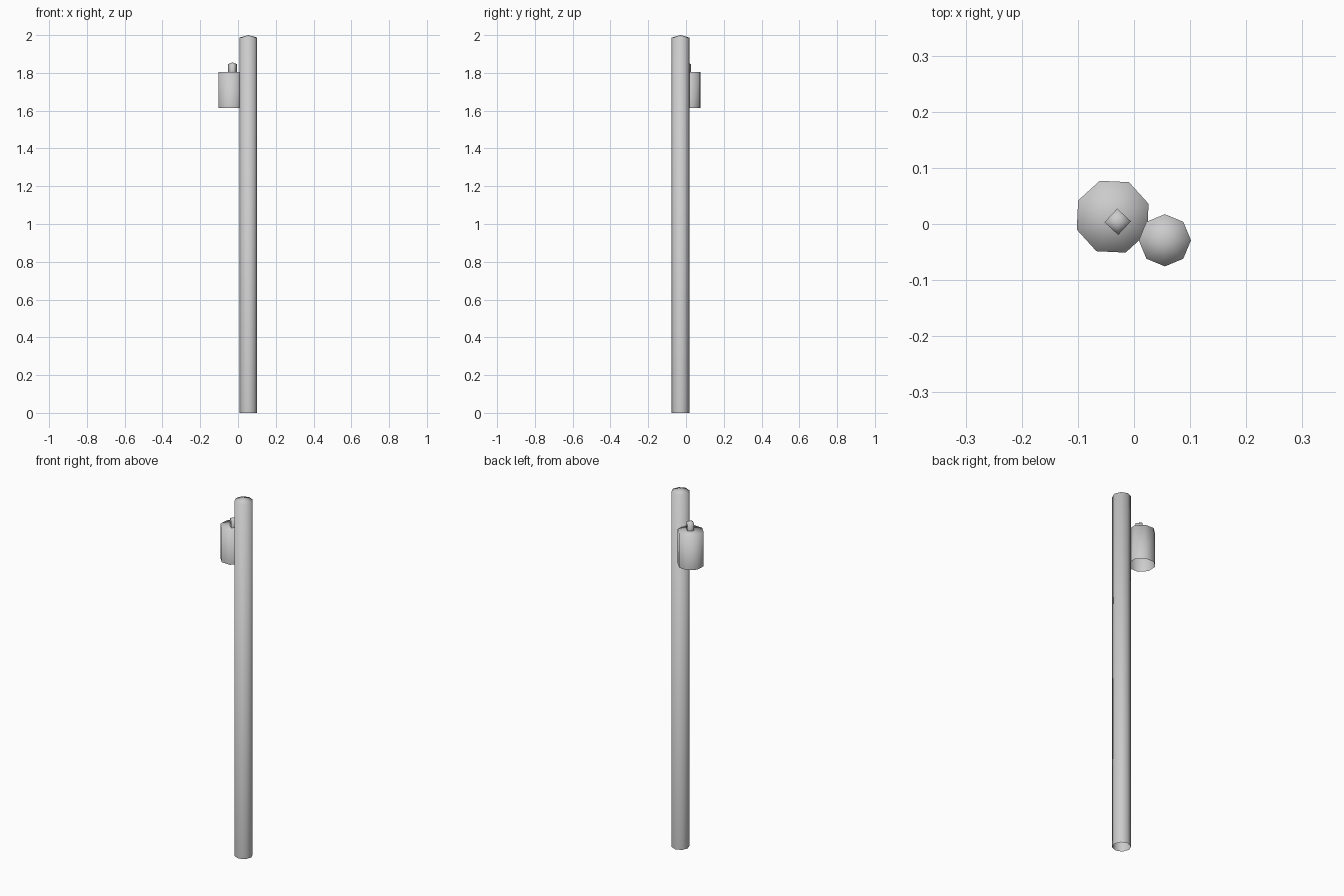
import bpy
import bmesh
from math import cos, sin, radians, tau

if "Cube" in bpy.data.objects:
    bpy.data.objects.remove(bpy.data.objects["Cube"])


def open_prism(name, x, y, radius, sides, turn, z0, z_rim, z_tip):
    """Smooth low-poly tube, open below, closed on top by a fan to a centre point."""
    bm = bmesh.new()
    rings = []
    for z in (z0, z_rim):
        rings.append([bm.verts.new((radius * cos(radians(turn) + tau * i / sides),
                                    radius * sin(radians(turn) + tau * i / sides), z))
                      for i in range(sides)])
    tip = bm.verts.new((0, 0, z_tip))
    low, high = rings
    for i in range(sides):
        j = (i + 1) % sides
        bm.faces.new((low[i], low[j], high[j], high[i]))
        bm.faces.new((high[i], high[j], tip))
    for f in bm.faces:
        f.smooth = True
    mesh = bpy.data.meshes.new(name)
    bm.to_mesh(mesh)
    bm.free()
    obj = bpy.data.objects.new(name, mesh)
    obj.location = (x, y, 0)
    bpy.context.collection.objects.link(obj)
    return obj


# Tall octagonal post with a slightly pointed top
open_prism("utility_pole", 0.055, -0.029, 0.0465, 8, 0, 0.0, 1.987, 2.0)
# Transformer can hanging beside the post
open_prism("transformer_can", -0.038, 0.013, 0.068, 8, 19.8, 1.615, 1.806, 1.806)
# Small four-sided terminal on the can
open_prism("terminal", -0.029, 0.004, 0.0235, 4, 2, 1.806, 1.846, 1.856)
